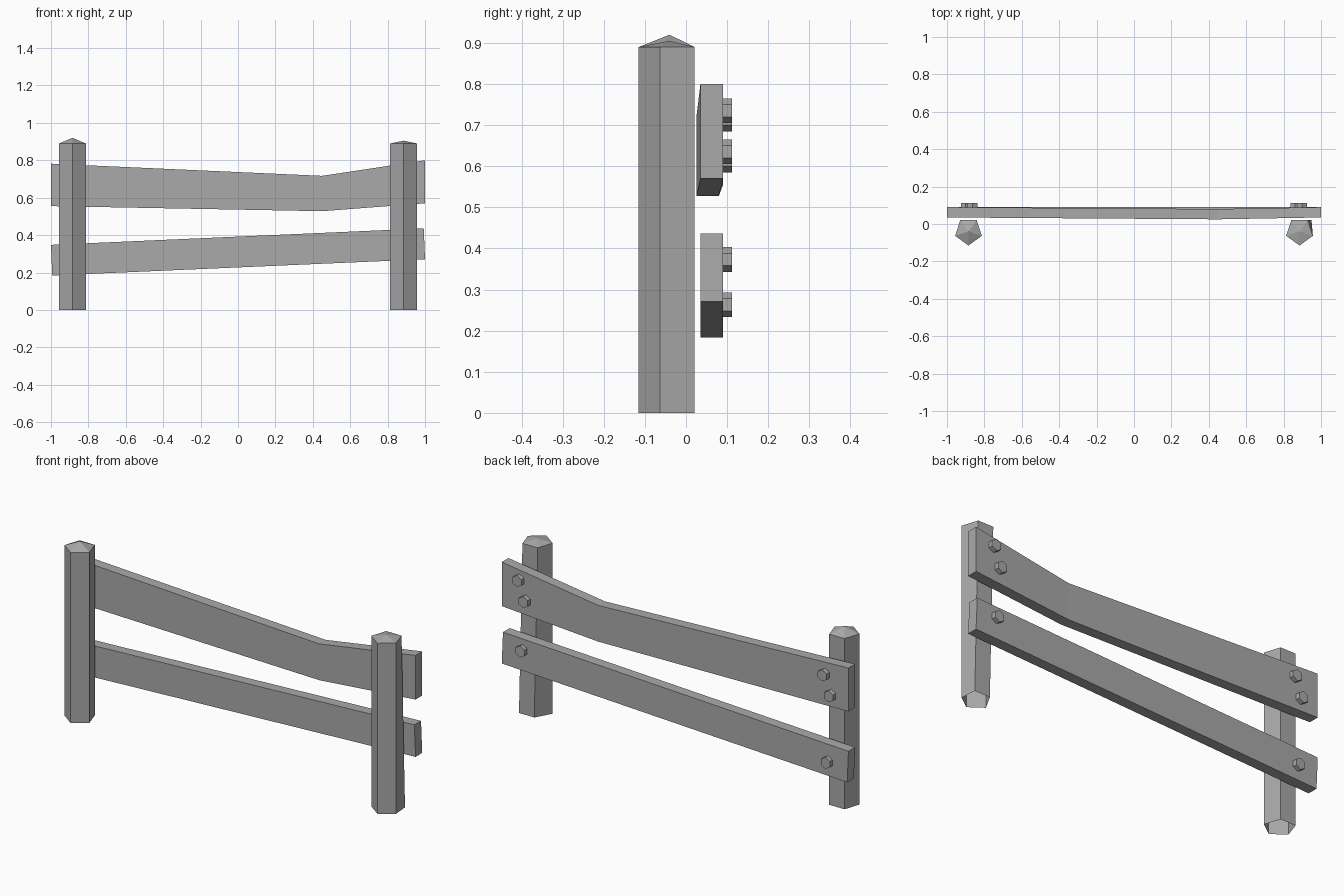
import bpy, bmesh
from math import sin, cos, pi

cube = bpy.data.objects.get("Cube")
if cube:
    bpy.data.objects.remove(cube)

grey = bpy.data.materials.new("weathered grey")
grey.use_nodes = True
colour = (0.4, 0.4, 0.4, 1)
grey.diffuse_color = colour
grey.node_tree.nodes["Principled BSDF"].inputs["Base Color"].default_value = colour


def finish(name, bm):
    bmesh.ops.recalc_face_normals(bm, faces=bm.faces)
    mesh = bpy.data.meshes.new(name)
    bm.to_mesh(mesh)
    bm.free()
    mesh.materials.append(grey)
    obj = bpy.data.objects.new(name, mesh)
    bpy.context.collection.objects.link(obj)
    return obj


def loft(bm, rings):
    """Join successive rings of vertices with quads."""
    for a, b in zip(rings, rings[1:]):
        n = len(a)
        for i in range(n):
            bm.faces.new((a[i], a[(i + 1) % n], b[(i + 1) % n], b[i]))


# Five-sided post, open at the foot, with a low pointed cap
def post(name, x, peak, foot_shift):
    bm = bmesh.new()
    r, y, top = 0.075, -0.04, 0.89
    rings = []
    for z in (0, top):
        ring = []
        for i in range(5):
            a = -pi / 2 + i * 2 * pi / 5
            shift = foot_shift if z == 0 and i in (2, 3) else 0
            ring.append(bm.verts.new((x + r * cos(a) + shift, y + r * sin(a), z)))
        rings.append(ring)
    loft(bm, rings)
    tip = bm.verts.new((x, y, peak))
    for i in range(5):
        bm.faces.new((rings[1][i], rings[1][(i + 1) % 5], tip))
    finish(name, bm)


# Plank from stations of (bottom x, top x, bottom z, top z, y shift)
def plank(name, stations):
    bm = bmesh.new()
    front, back = 0.035, 0.09
    rings = []
    for xb, xt, zb, zt, dy in stations:
        corners = ((xb, front, zb), (xb, back, zb), (xt, back, zt), (xt, front, zt))
        rings.append([bm.verts.new((x, y + dy, z)) for x, y, z in corners])
    loft(bm, rings)
    bm.faces.new(rings[0])
    bm.faces.new(rings[-1])
    finish(name, bm)


# Hexagonal bolt head on the back of a plank
def bolt(name, x, z):
    bm = bmesh.new()
    r = 0.03
    rings = [[bm.verts.new((x + r * sin(i * pi / 3), y, z + r * cos(i * pi / 3)))
              for i in range(6)] for y in (0.088, 0.112)]
    loft(bm, rings)
    for ring in rings:
        bm.faces.new(ring)
    finish(name, bm)


post("right_post", -0.885, 0.92, 0)
post("left_post", 0.885, 0.905, 0.02)

plank("upper_plank", [(-1, -1, 0.555, 0.782, 0),
                      (0.45, 0.45, 0.528, 0.717, -0.01),
                      (1, 1, 0.57, 0.8, 0)])
plank("lower_plank", [(-0.993, -1, 0.184, 0.348, 0),
                      (1, 0.993, 0.271, 0.436, 0)])

for side, x, drop in (("left", 0.88, 0), ("right", -0.882, 0.02)):
    bolt(side + "_upper_bolt", x + 0.018, 0.735 - drop)
    bolt(side + "_middle_bolt", x - 0.018, 0.635 - drop)
    bolt(side + "_lower_bolt", x, 0.373 - drop * 5.5)
